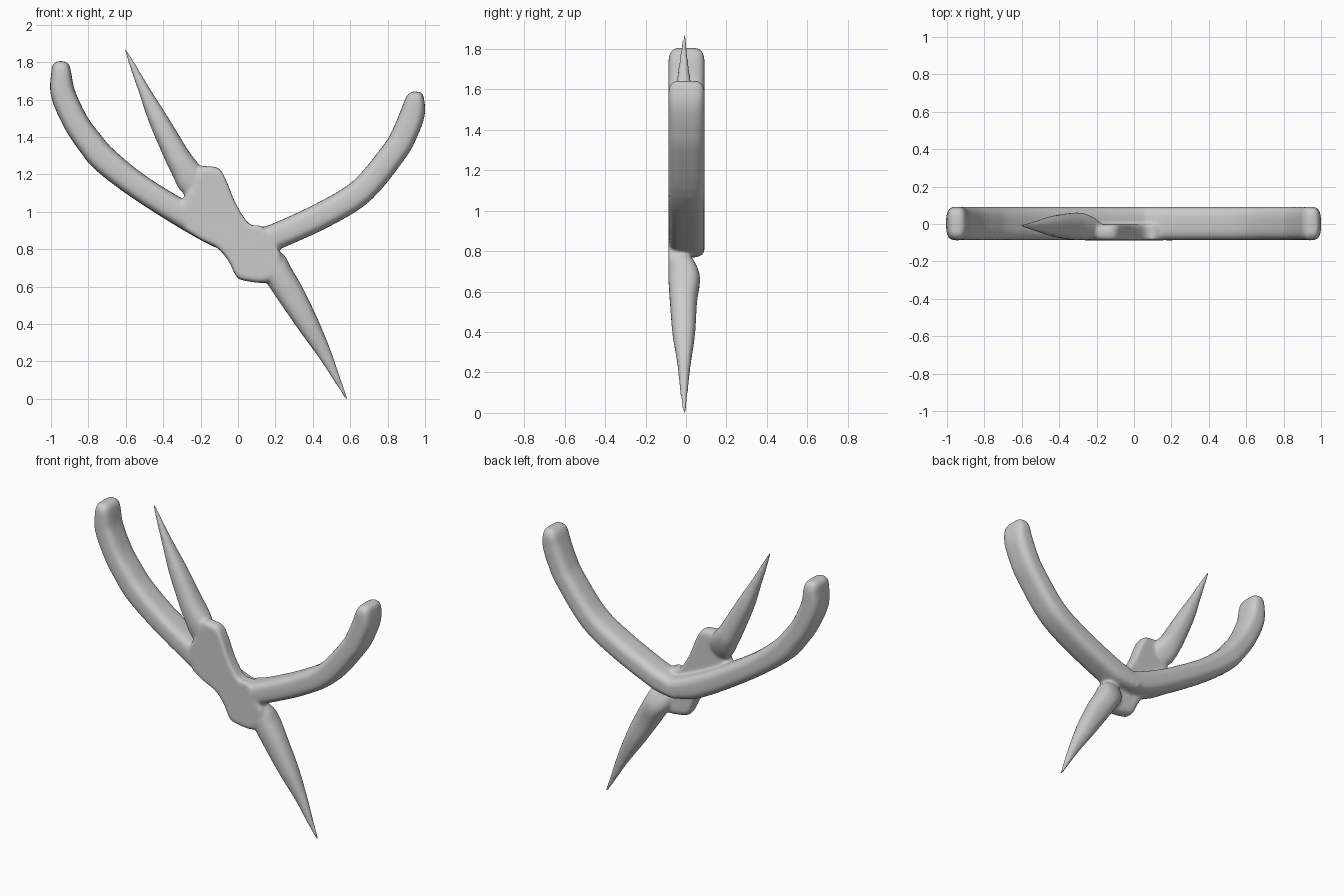
import bpy, bmesh, math
from mathutils import Vector

if "Cube" in bpy.data.objects:
    bpy.data.objects.remove(bpy.data.objects["Cube"])

grey = bpy.data.materials.new("light_grey")
grey.diffuse_color = (0.6, 0.6, 0.6, 1)
grey.use_nodes = True
grey.node_tree.nodes["Principled BSDF"].inputs["Base Color"].default_value = grey.diffuse_color


def resample(stations, steps=5):
    """Smooth curve through stations of any dimension."""
    pts = [stations[0]] + stations + [stations[-1]]
    out = []
    for a, b, c, d in zip(pts, pts[1:], pts[2:], pts[3:]):
        for i in range(steps):
            t = i / steps
            out.append([0.5 * (2*q + (r-p)*t + (2*p-5*q+4*r-s)*t*t + (3*q-p-3*r+s)*t**3)
                        for p, q, r, s in zip(a, b, c, d)])
    return out + [list(stations[-1])]


def loft(bm, stations, power, sides=28):
    """Sweep a rounded section along (x, z, half width, y front, y back)."""
    path = resample(stations)
    rings = []
    for i, (x, z, w, y0, y1) in enumerate(path):
        p, q = path[max(i - 1, 0)], path[min(i + 1, len(path) - 1)]
        d = Vector((q[0] - p[0], q[1] - p[1])).normalized()
        ring = []
        for k in range(sides):
            a = math.tau * k / sides
            c, s = math.cos(a), math.sin(a)
            u = math.copysign(abs(c) ** (2 / power), c) * w
            v = math.copysign(abs(s) ** (2 / power), s) * (y1 - y0) / 2
            ring.append(bm.verts.new((x - d.y * u, (y0 + y1) / 2 + v, z + d.x * u)))
        rings.append(ring)
    for r, s in zip(rings, rings[1:]):
        for k in range(sides):
            n = (k + 1) % sides
            bm.faces.new((r[k], r[n], s[n], s[k]))
    bm.faces.new(rings[0][::-1])
    bm.faces.new(rings[-1])


bm = bmesh.new()

# Two curved bow arms meeting in a V
F, B = -0.087, 0.092
left_arm = [(-.947, 1.805, .022, F+.035, B-.035), (-.947, 1.785, .044, F+.01, B-.01),
            (-.945, 1.74, .054, F, B), (-.935, 1.63, .066, F, B), (-.868, 1.48, .068, F, B),
            (-.792, 1.37, .071, F, B), (-.71, 1.275, .073, F, B), (-.525, 1.13, .069, F, B),
            (-.25, .96, .072, F, B), (-.06, .865, .074, F, B), (.09, .825, .06, F, B)]
right_arm = [(.955, 1.642, .022, F+.035, B-.035), (.953, 1.625, .04, F+.01, B-.01),
             (.945, 1.59, .054, F, B), (.932, 1.52, .066, F, B), (.89, 1.415, .068, F, B),
             (.835, 1.32, .068, F, B), (.665, 1.115, .07, F, B), (.468, .99, .071, F, B),
             (.22, .875, .07, F, B), (.13, .845, .07, F, B), (.02, .82, .055, F, B)]
loft(bm, left_arm, 3.2)
loft(bm, right_arm, 3.2)

# Upper and lower tapering blades
upper = [(-.2, 1.09, .06, -.07, -.01), (-.245, 1.165, .082, -.085, .035),
         (-.285, 1.23, .075, -.087, .058), (-.327, 1.3, .067, -.085, .06),
         (-.425, 1.49, .052, -.068, .045), (-.502, 1.65, .031, -.045, .022),
         (-.56, 1.775, .018, -.027, .006), (-.604, 1.872, .007, -.015, -.001)]
lower = [(.15, .77, .065, -.08, .02), (.185, .715, .082, -.087, .055),
         (.222, .655, .077, -.087, .07), (.287, .55, .073, -.08, .055),
         (.38, .39, .058, -.067, .045), (.466, .235, .037, -.042, .023),
         (.527, .11, .02, -.03, .01), (.582, -.002, .007, -.015, -.001)]
loft(bm, upper, 2.4)
loft(bm, lower, 2.4)

# Flat central hub plate in front
outline = [(-.28, .9), (-.305, 1.03), (-.265, 1.12), (-.205, 1.235), (-.165, 1.243),
           (-.1, 1.23), (-.06, 1.16), (-.01, 1.04), (.06, .935), (.13, .92), (.2, .82),
           (.235, .75), (.2, .66), (.145, .62), (.03, .632), (-.01, .655),
           (-.05, .735), (-.11, .805), (-.2, .85)]
outline = [p for p in resample(outline + [outline[0]], 4)][:-1]
cx, cz = -.01, .935
layers = []
for y, k in ((-.087, .93), (-.078, .98), (-.06, 1), (-.03, 1), (-.012, .97), (-.002, .9)):
    layers.append([bm.verts.new((cx + (x - cx) * k, y, cz + (z - cz) * k)) for x, z in outline])
n = len(outline)
for r, s in zip(layers, layers[1:]):
    for k in range(n):
        bm.faces.new((r[k], r[(k+1) % n], s[(k+1) % n], s[k]))
bm.faces.new(layers[0][::-1])
bm.faces.new(layers[-1])
bmesh.ops.recalc_face_normals(bm, faces=bm.faces)

mesh = bpy.data.meshes.new("bow_with_crossed_blades")
bm.to_mesh(mesh)
bm.free()
body = bpy.data.objects.new("bow_with_crossed_blades", mesh)
bpy.context.collection.objects.link(body)
mesh.materials.append(grey)

# Fuse the parts into one soft skin
fuse = body.modifiers.new("fuse", 'REMESH')
fuse.mode = 'VOXEL'
fuse.voxel_size = 0.009
fuse.use_smooth_shade = True
soft = body.modifiers.new("soften", 'SMOOTH')
soft.factor = 0.5
soft.iterations = 10
